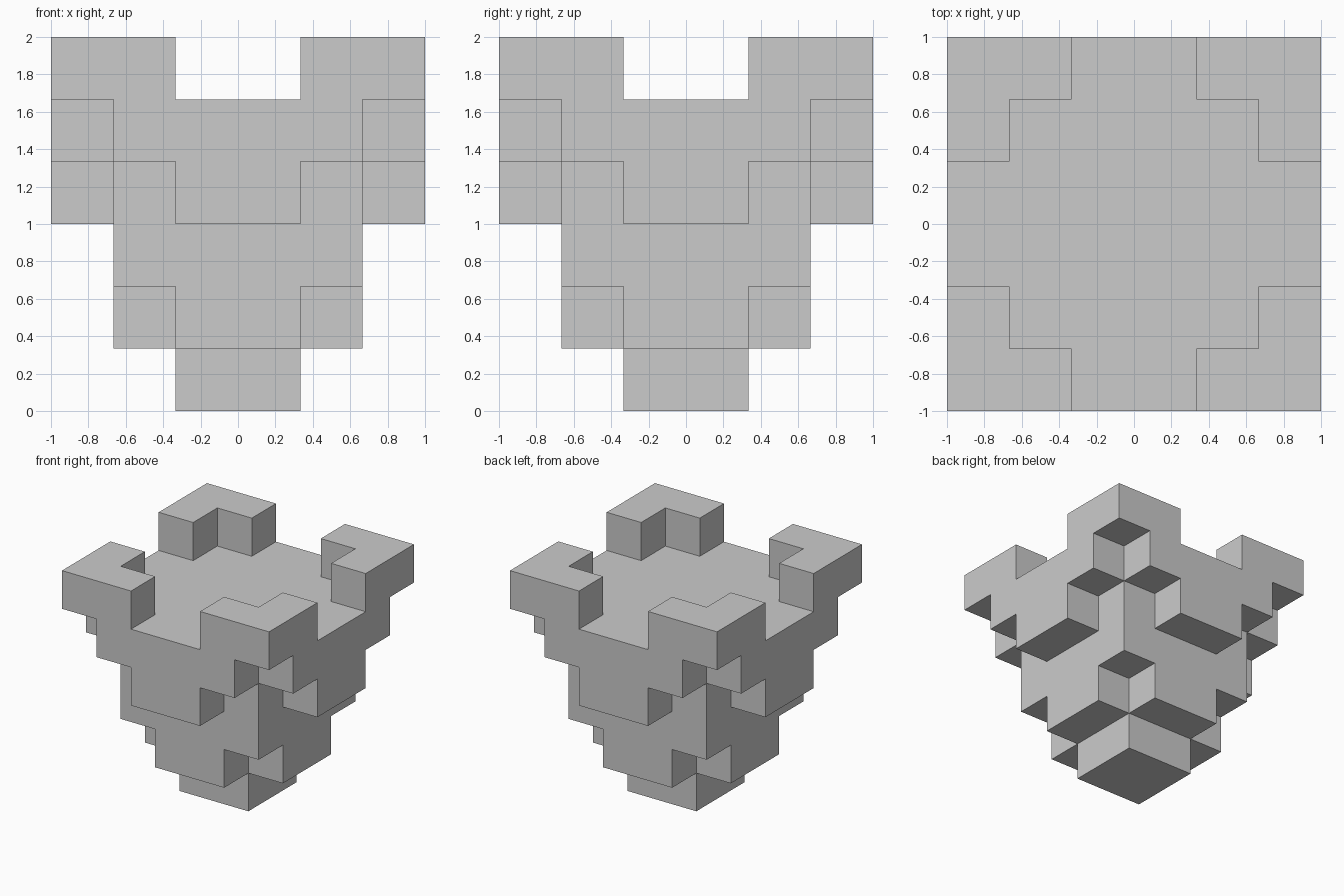
import bpy, bmesh, math
from mathutils import Vector

if "Cube" in bpy.data.objects:
    bpy.data.objects.remove(bpy.data.objects["Cube"])

CELL = 1 / 3  # the model sits on a 6 x 6 x 6 grid

# One rule per layer, bottom to top; a >= b are ring numbers (1..3) from the centre
LAYERS = [
    lambda a, b: a <= 1,             # square foot
    lambda a, b: a + b <= 3,         # small plus
    lambda a, b: a <= 2,             # square body
    lambda a, b: a <= 2 or b <= 1,   # body with four arms
    lambda a, b: a + b <= 5,         # wide deck without corners
    lambda a, b: a + b >= 5,         # L-shaped corner battlements
]


def filled(i, j, k):
    if not (-3 <= i < 3 and -3 <= j < 3 and 0 <= k < 6):
        return False
    u, v = (math.floor(abs(c + 0.5)) + 1 for c in (i, j))
    return LAYERS[k](max(u, v), min(u, v))


bm = bmesh.new()
# Outer skin: a square wherever a filled cell meets an empty one
for i in range(-3, 3):
    for j in range(-3, 3):
        for k in range(6):
            if not filled(i, j, k):
                continue
            centre = Vector((i + 0.5, j + 0.5, k + 0.5))
            for axis in range(3):
                for s in (-1, 1):
                    n = Vector((0, 0, 0))
                    n[axis] = s
                    if filled(i + int(n.x), j + int(n.y), k + int(n.z)):
                        continue
                    t = Vector((0, 0, 0))
                    t[(axis + 1) % 3] = 1
                    w = n.cross(t)
                    bm.faces.new([bm.verts.new((centre + (n + p * t + q * w) / 2) * CELL)
                                  for p, q in ((-1, -1), (1, -1), (1, 1), (-1, 1))])

# Weld the squares and merge coplanar ones into clean flat faces
bmesh.ops.remove_doubles(bm, verts=bm.verts, dist=1e-4)
bmesh.ops.dissolve_limit(bm, angle_limit=0.01, verts=bm.verts, edges=bm.edges)

mesh = bpy.data.meshes.new("stepped_tower")
bm.to_mesh(mesh)
bm.free()
bpy.context.collection.objects.link(bpy.data.objects.new("stepped_tower", mesh))
